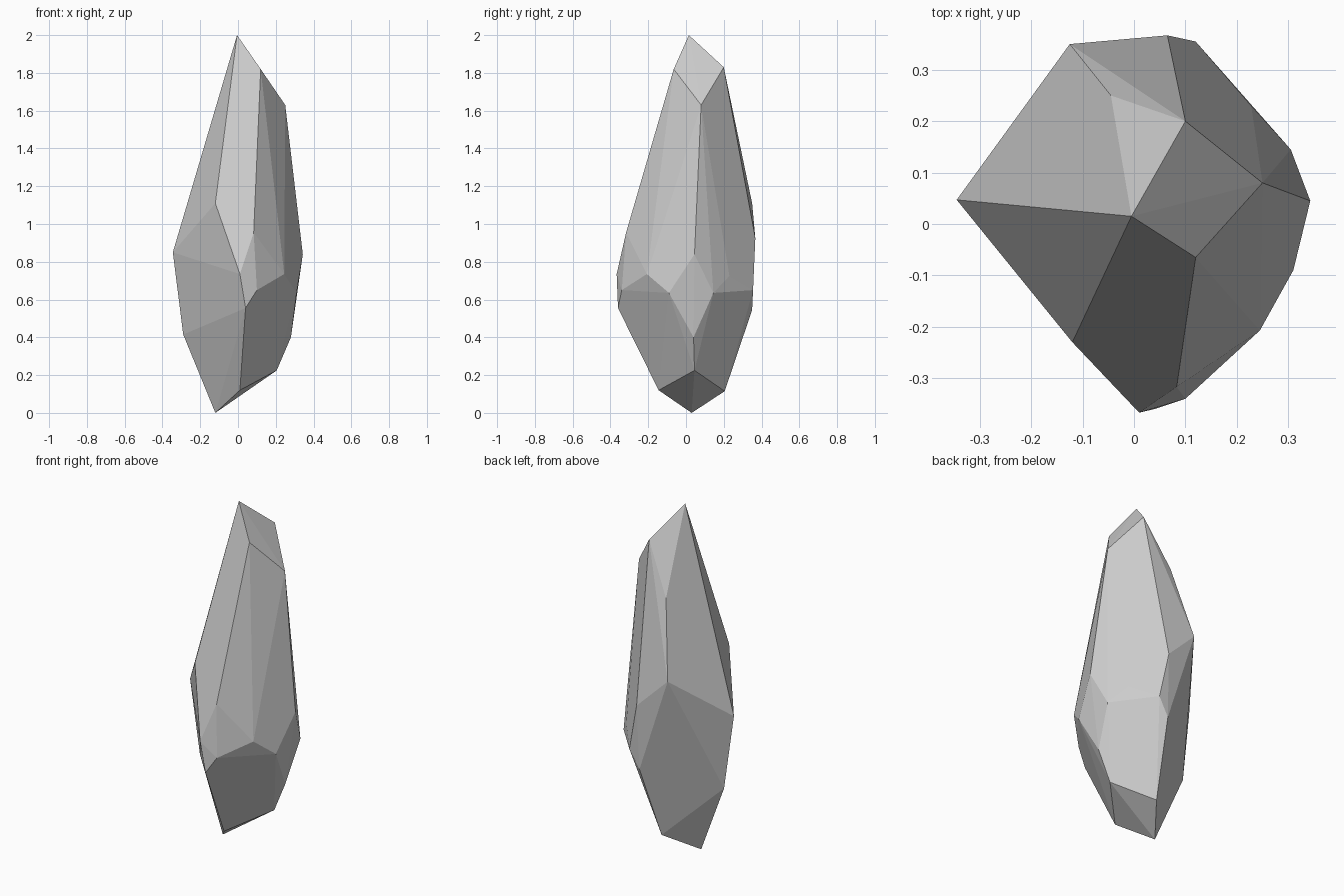
import bpy
import bmesh
from math import radians
from mathutils import Vector

if "Cube" in bpy.data.objects:
    bpy.data.objects.remove(bpy.data.objects["Cube"], do_unlink=True)


def make_material(name, shade):
    """Create one flat grey material."""
    material = bpy.data.materials.new(name)
    material.use_nodes = True
    colour = (shade, shade, shade, 1)
    material.diffuse_color = colour
    principled = material.node_tree.nodes["Principled BSDF"]
    principled.inputs["Base Color"].default_value = colour
    principled.inputs["Roughness"].default_value = 0.9
    return material


def make_faceted_stone(name, corner_groups, material):
    """Wrap flat facets around the corners and merge coplanar triangles."""
    bm = bmesh.new()
    for group in corner_groups:
        for corner in group:
            bm.verts.new(Vector(corner))
    hull = bmesh.ops.convex_hull(bm, input=bm.verts[:])
    unused = [v for v in hull["geom_interior"] if isinstance(v, bmesh.types.BMVert)]
    bmesh.ops.delete(bm, geom=unused, context="VERTS")
    bmesh.ops.dissolve_limit(bm, angle_limit=radians(2.5),
                             verts=bm.verts[:], edges=bm.edges[:])
    bmesh.ops.recalc_face_normals(bm, faces=bm.faces[:])

    mesh = bpy.data.meshes.new(name)
    bm.to_mesh(mesh)
    bm.free()
    mesh.materials.append(material)
    stone = bpy.data.objects.new(name, mesh)
    bpy.context.collection.objects.link(stone)
    return stone


# Pointed crown with its slanted cut
crown = [(-.005, .015, 2), (.12, -.065, 1.82), (.25, .08, 1.63), (.1, .2, 1.83)]

# Upper shoulders where the long facets end
shoulders = [(-.045, .25, 1.54), (-.12, -.23, 1.11), (-.125, .35, 1.11),
             (.083, -.317, .955), (.065, .367, .925)]

# Widest girdle of the stone
girdle = [(-.345, .047, .85), (.343, .045, .84), (.01, -.367, .735),
          (.245, -.207, .735), (.228, .23, .725), (.01, .352, .73)]

# Lower girdle, where the facets turn inward
lower_girdle = [(.1, -.34, .65), (.12, .355, .65), (.31, -.09, .635),
                (.305, .145, .635), (.04, -.36, .555), (.058, .35, .545)]

# Tapered base
base = [(-.29, .06, .415), (.28, .04, .4), (.205, .045, .225),
        (.01, -.145, .12), (.015, .205, .115), (-.12, .03, 0)]

stone_grey = make_material("stone grey", .6)
make_faceted_stone("faceted_rock", [crown, shoulders, girdle, lower_girdle, base], stone_grey)
